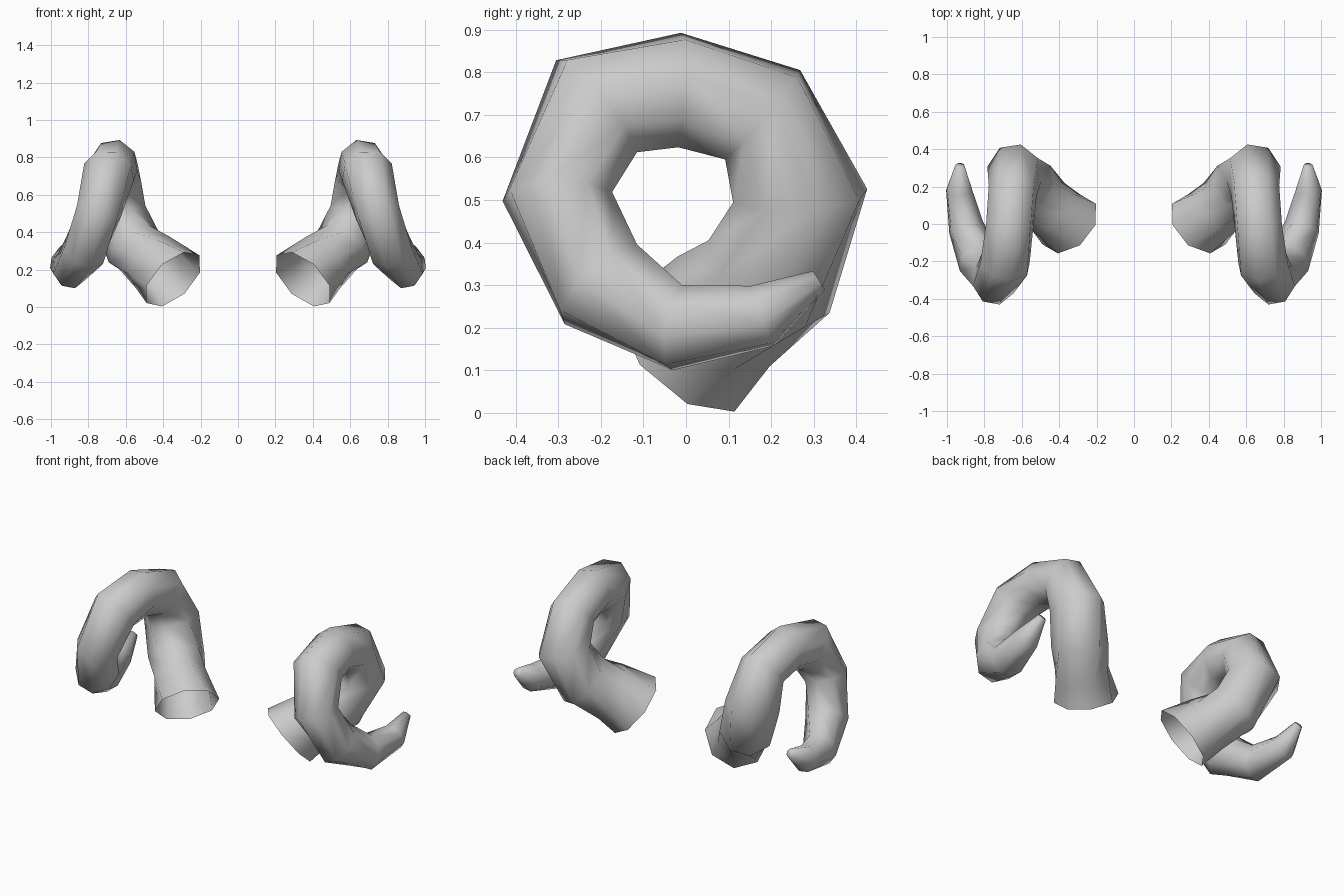
import bpy, bmesh, math
from mathutils import Vector

if "Cube" in bpy.data.objects:
    bpy.data.objects.remove(bpy.data.objects["Cube"])

# Horn path from root to tip: centre x, y, z and half thickness
PATH = [
    (0.347, 0.00, 0.148, 0.179), (0.455, 0.088, 0.238, 0.156),
    (0.557, 0.195, 0.32, 0.155), (0.64, 0.268, 0.51, 0.150),
    (0.648, 0.18, 0.70, 0.130), (0.665, -0.015, 0.758, 0.128),
    (0.69, -0.21, 0.72, 0.137), (0.745, -0.302, 0.508, 0.122),
    (0.82, -0.20, 0.302, 0.120), (0.897, -0.02, 0.20, 0.096),
    (0.934, 0.18, 0.228, 0.072), (0.93, 0.312, 0.311, 0.025),
]
SIDES = 8
TWIST = math.radians(-9)
FLATTEN = 0.94
centres = [Vector(p[:3]) for p in PATH]


def horn(name):
    bm = bmesh.new()
    rings = []
    for i, c in enumerate(centres):
        # Each ring is square to the path, slightly twisted about it
        a, b = centres[max(i - 1, 0)], centres[min(i + 1, len(centres) - 1)]
        t = (b - a).normalized()
        if 0 < i < len(centres) - 1:
            t = ((c - a).normalized() + (b - c).normalized()).normalized()
        if i == 0:
            t = Vector((0.56, 0.53, 0.64)).normalized()
        out = Vector((0, c.y, c.z - 0.5))
        out = (out - t * out.dot(t)).normalized()
        side = t.cross(out) * FLATTEN
        r = PATH[i][3] / math.cos(math.pi / SIDES)
        ring = []
        for k in range(SIDES):
            ang = 2 * math.pi * (k + 0.5) / SIDES + TWIST
            ring.append(bm.verts.new(c + r * (math.cos(ang) * out + math.sin(ang) * side)))
        rings.append(ring)
    # Skin between rings; the root stays open, the tip is closed
    for lo, hi in zip(rings, rings[1:]):
        for k in range(SIDES):
            n = (k + 1) % SIDES
            bm.faces.new((lo[k], lo[n], hi[n], hi[k]))
    bm.faces.new(rings[-1])
    for f in bm.faces:
        f.smooth = True
    mesh = bpy.data.meshes.new(name)
    bm.to_mesh(mesh)
    bm.free()
    obj = bpy.data.objects.new(name, mesh)
    bpy.context.collection.objects.link(obj)
    return obj


# Pair of curled horns, mirrored across the middle
horns = horn("curled_horns")
mirror = horns.modifiers.new("mirror", 'MIRROR')
mirror.use_axis = (True, False, False)
mirror.use_mirror_merge = False
